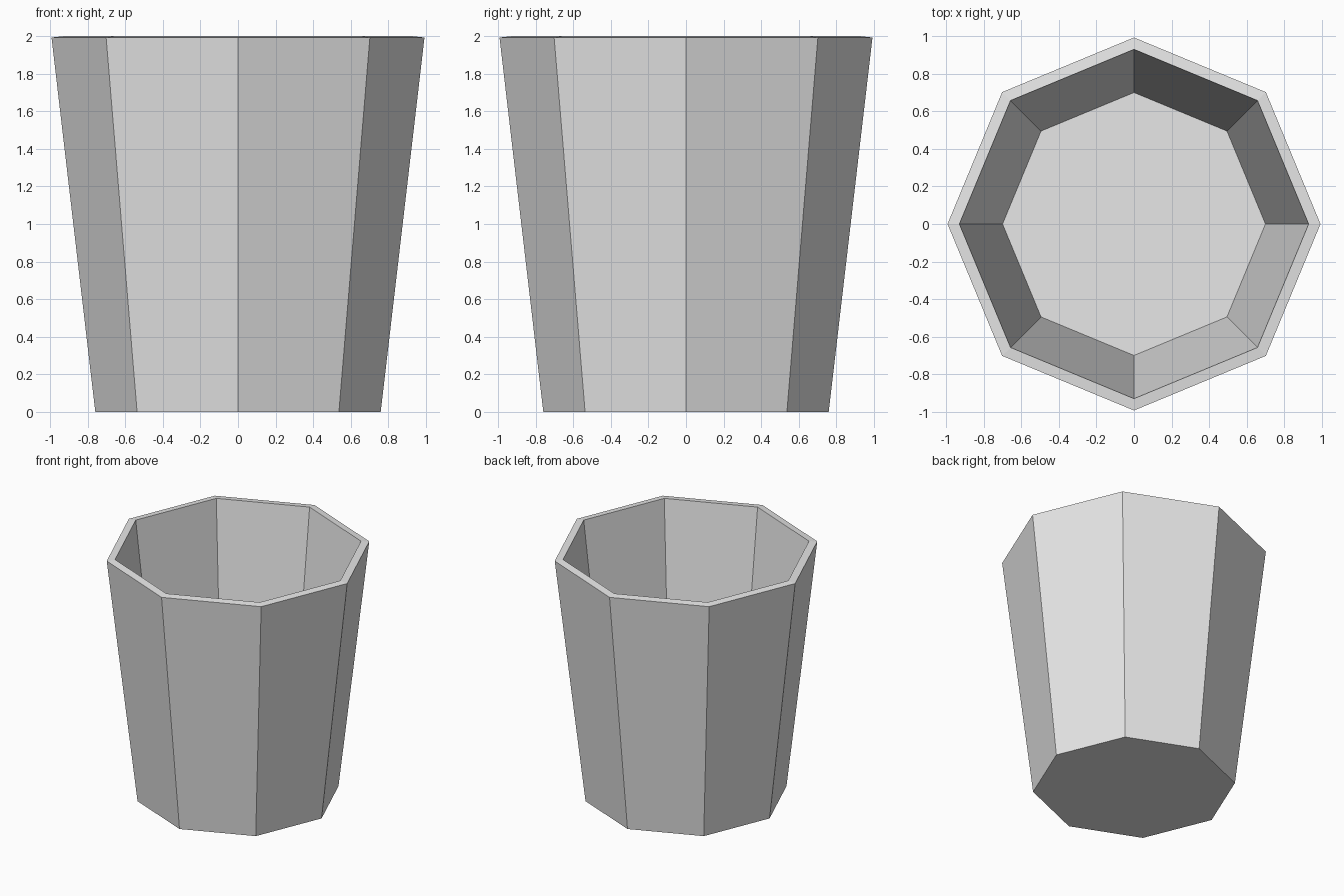
import bpy
import bmesh
from math import cos, sin, tau

SIDES = 8

cube = bpy.data.objects.get("Cube")
if cube:
    bpy.data.objects.remove(cube, do_unlink=True)

# Plain light grey material
grey = bpy.data.materials.new("light_grey")
grey.use_nodes = True
colour = (0.8, 0.8, 0.8, 1)
grey.diffuse_color = colour
grey.node_tree.nodes["Principled BSDF"].inputs["Base Color"].default_value = colour

# Wall profile (radius, height): outer foot, outer lip, inner lip, inner floor
profile = [(0.76, 0), (0.993, 1.993), (0.93, 2), (0.70, 0.06)]

bm = bmesh.new()
rings = [[bm.verts.new((r * cos(tau * i / SIDES), r * sin(tau * i / SIDES), z))
          for i in range(SIDES)] for r, z in profile]

# Outer wall, sloping rim and inner wall
for low, high in zip(rings, rings[1:]):
    for i in range(SIDES):
        j = (i + 1) % SIDES
        bm.faces.new((low[i], low[j], high[j], high[i]))

# Underside and inner floor
bm.faces.new(rings[0][::-1])
bm.faces.new(rings[-1])
bmesh.ops.recalc_face_normals(bm, faces=bm.faces)

mesh = bpy.data.meshes.new("octagonal_cup")
bm.to_mesh(mesh)
bm.free()
mesh.materials.append(grey)
cup = bpy.data.objects.new("octagonal_cup", mesh)
bpy.context.collection.objects.link(cup)
